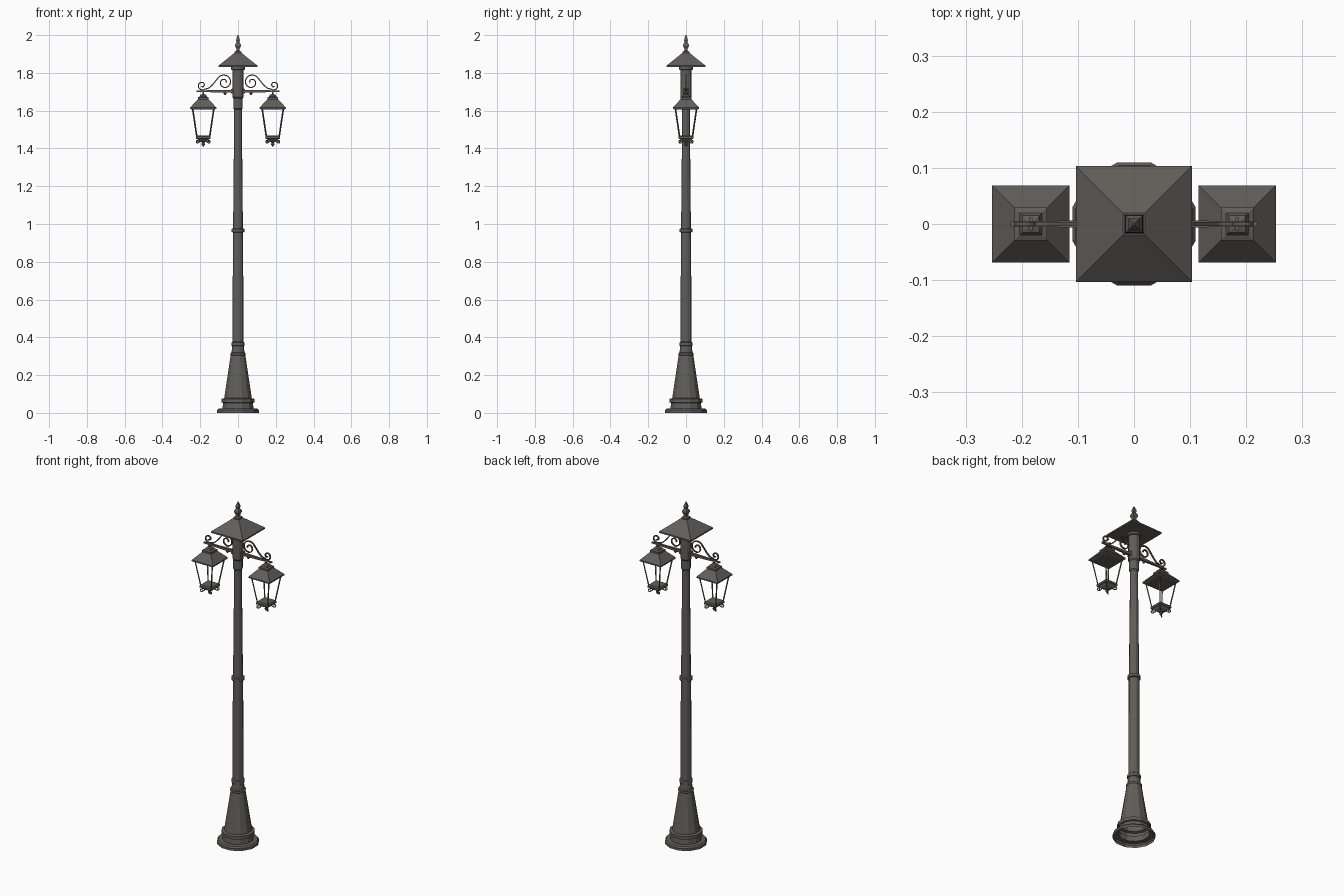
import bpy, bmesh, math
from mathutils import Matrix, Vector

if "Cube" in bpy.data.objects:
    bpy.data.objects.remove(bpy.data.objects["Cube"])

iron = bpy.data.materials.new("weathered_iron")
iron.diffuse_color = (0.12, 0.113, 0.102, 1)
iron.use_nodes = True
iron.node_tree.nodes["Principled BSDF"].inputs["Base Color"].default_value = iron.diffuse_color


def finish(name, bm):
    bmesh.ops.recalc_face_normals(bm, faces=bm.faces)
    me = bpy.data.meshes.new(name)
    bm.to_mesh(me)
    bm.free()
    me.materials.append(iron)
    ob = bpy.data.objects.new(name, me)
    bpy.context.collection.objects.link(ob)
    return ob


def lathe(name, profile, n=12, mat=Matrix(), caps=(True, True)):
    """Turned part; radii are measured to the middle of each flat side."""
    bm = bmesh.new()
    rings = []
    for r, z in profile:
        R = r / math.cos(math.pi / n)
        rings.append([bm.verts.new(mat @ Vector((
            R * math.cos((i + .5) * math.tau / n),
            R * math.sin((i + .5) * math.tau / n), z))) for i in range(n)])
    for a, b in zip(rings, rings[1:]):
        for i in range(n):
            j = (i + 1) % n
            bm.faces.new((a[i], a[j], b[j], b[i]))
    if caps[0]:
        bm.faces.new(rings[0][::-1])
    if caps[1]:
        bm.faces.new(rings[-1])
    return finish(name, bm)


def bar(name, p, q, r0, r1, n=4):
    p, q = Vector(p), Vector(q)
    rot = (q - p).to_track_quat('Z', 'Y').to_matrix().to_4x4()
    return lathe(name, [(r0, 0), (r1, (q - p).length)], n, Matrix.Translation(p) @ rot)


def ribbon(name, pts, t, w, mat=Matrix()):
    """Flat iron strip following a path in the xz plane."""
    bm = bmesh.new()
    rings = []
    for i, (x, z) in enumerate(pts):
        a, b = pts[max(i - 1, 0)], pts[min(i + 1, len(pts) - 1)]
        d = Vector((b[0] - a[0], b[1] - a[1])).normalized() * t / 2
        rings.append([bm.verts.new(mat @ Vector((x - d.y * s, y * w / 2, z + d.x * s)))
                      for s, y in ((1, 1), (1, -1), (-1, -1), (-1, 1))])
    for a, b in zip(rings, rings[1:]):
        for i in range(4):
            j = (i + 1) % 4
            bm.faces.new((a[i], a[j], b[j], b[i]))
    bm.faces.new(rings[0][::-1])
    bm.faces.new(rings[-1])
    return finish(name, bm)


def spiral(cx, cz, r0, r1, a0, turn, n):
    return [(cx + (r0 + (r1 - r0) * k / n) * math.cos(math.radians(a0 + turn * k / n)),
             cz + (r0 + (r1 - r0) * k / n) * math.sin(math.radians(a0 + turn * k / n)))
            for k in range(n + 1)]


# hollow flared base
lathe("base", [(.11, 0), (.11, .014), (.104, .022), (.082, .024), (.079, .053), (.087, .056),
               (.087, .074), (.073, .078), (.039, .305), (.041, .308), (.041, .316),
               (.034, .32), (.031, .355)], caps=(False, True))
# tapered pole with rings
lathe("pole", [(.031, .34), (.031, .353), (.035, .356), (.035, .372), (.029, .377), (.027, .955),
               (.034, .958), (.034, .974), (.026, .977), (.020, 1.605), (.025, 1.612),
               (.025, 1.665), (.030, 1.672), (.030, 1.815), (.037, 1.818), (.037, 1.832)])
# square roof and finial
lathe("roof", [(.103, 1.83), (.103, 1.838), (.020, 1.905)], 4)
lathe("finial", [(.018, 1.903), (.018, 1.912), (.009, 1.918), (.009, 1.928), (.016, 1.942),
                 (.015, 1.95), (.007, 1.964), (.010, 1.972), (.009, 1.98), (.002, 2.0)], 4)

for s, side in ((-1, "left"), (1, "right")):
    turn = Matrix.Rotation(0 if s > 0 else math.pi, 4, 'Z')
    # arm, wall plate and small knob
    bar(side + "_arm", (s * .025, 0, 1.703), (s * .22, 0, 1.703), .008, .004)
    bar(side + "_arm_plate", (s * .024, 0, 1.703), (s * .036, 0, 1.703), .015, .012)
    lathe(side + "_arm_knob", [(.003, 1.683), (.008, 1.69), (.008, 1.699), (.004, 1.703)], 8,
          Matrix.Translation((s * .068, 0, 0)))
    # S shaped scroll above the arm
    inner = spiral(.072, 1.750, .041, .009, 50, 500, 30)
    outer = spiral(.190, 1.734, .026, .006, 230, 430, 22)
    ribbon(side + "_scroll", inner[::-1] + [(.117, 1.759), (.135, 1.737), (.153, 1.720)] + outer,
           .006, .008, turn)

    # lantern
    cx = s * .184
    at = Matrix.Translation((cx, 0, 0))
    lathe(side + "_hanger", [(.004, 1.665), (.004, 1.712)], 6, at)
    bar(side + "_hanger_pin", (cx, -.012, 1.694), (cx, .012, 1.694), .003, .003)
    lathe(side + "_lantern_roof", [(.058, 1.605), (.069, 1.610), (.069, 1.617), (.029, 1.660),
                                   (.029, 1.670), (.020, 1.674), (.015, 1.684), (.005, 1.688)],
          4, at)
    lathe(side + "_lantern_floor", [(.008, 1.432), (.026, 1.442), (.030, 1.448), (.039, 1.452),
                                    (.039, 1.462), (.034, 1.468)], 4, at)
    lathe(side + "_lantern_drop", [(.002, 1.41), (.008, 1.418), (.008, 1.425), (.005, 1.435)],
          8, at)
    for k in range(4):
        a = math.pi / 4 + k * math.pi / 2
        u, v = math.cos(a) * math.sqrt(2), math.sin(a) * math.sqrt(2)
        # sloping corner bar
        bar(f"{side}_lantern_bar_{k}", (cx + u * .034, v * .034, 1.462),
            (cx + u * .056, v * .056, 1.610), .003, .003)
        # curl beneath the floor
        curl = [(.020, 1.444), (.030, 1.434)] + spiral(.044, 1.437, .010, .003, 230, 360, 12)
        ribbon(f"{side}_lantern_curl_{k}", curl, .004, .005, at @ Matrix.Rotation(a, 4, 'Z'))
